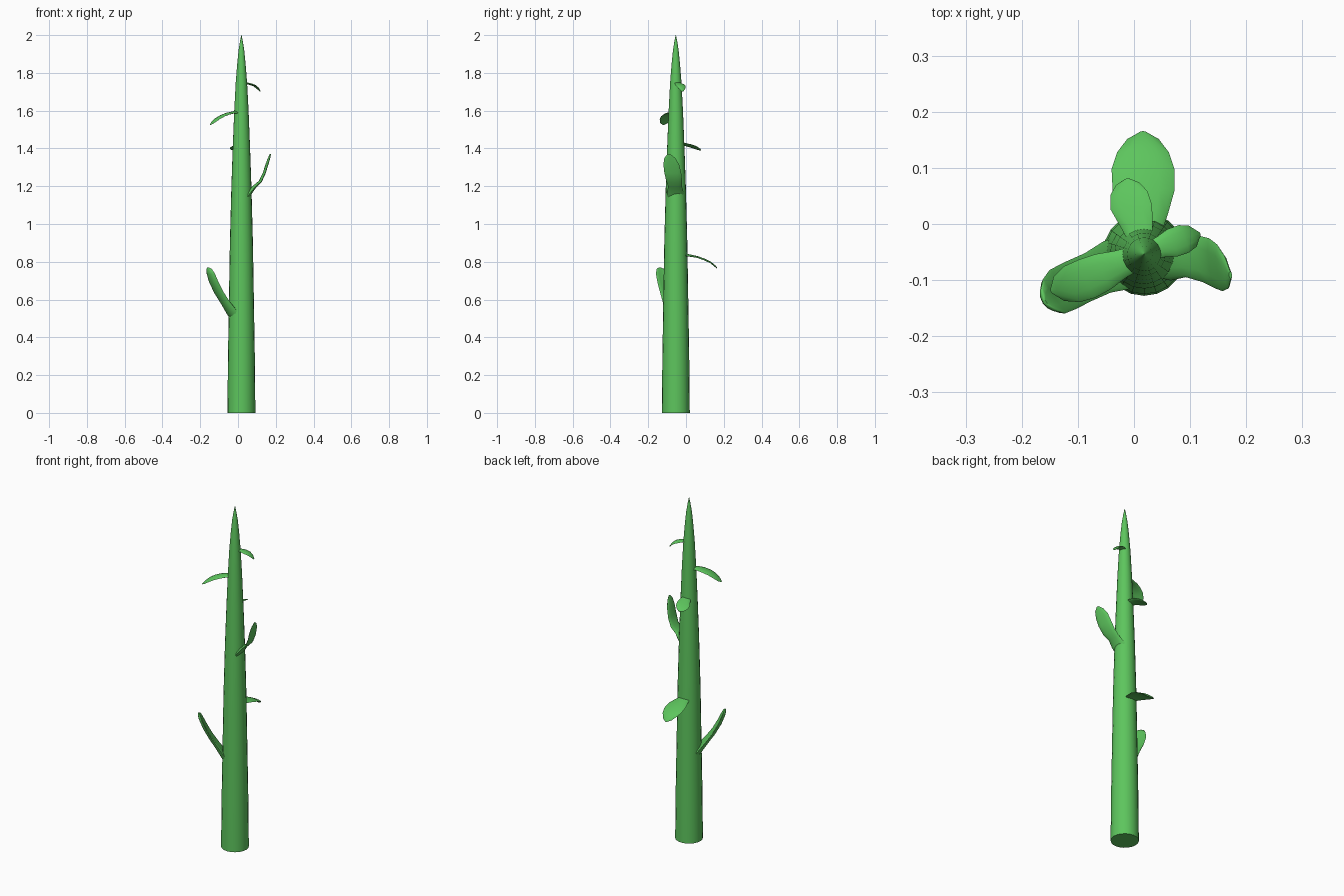
import bpy, bmesh, math
from mathutils import Vector

mat = bpy.data.materials.new("stalk_green")
mat.diffuse_color = (0.11, 0.56, 0.11, 1)
CX, CY = 0.018, -0.054


def loft(name, rings):
    """Skin a list of closed rings, capping both ends."""
    bm = bmesh.new()
    rows = [[bm.verts.new(p) for p in r] for r in rings]
    n = len(rows[0])
    for a, b in zip(rows, rows[1:]):
        for i in range(n):
            j = (i + 1) % n
            bm.faces.new((a[i], a[j], b[j], b[i]))
    bm.faces.new(rows[0])
    bm.faces.new(rows[-1])
    bmesh.ops.recalc_face_normals(bm, faces=bm.faces)
    me = bpy.data.meshes.new(name)
    bm.to_mesh(me)
    bm.free()
    me.materials.append(mat)
    ob = bpy.data.objects.new(name, me)
    bpy.context.collection.objects.link(ob)
    bpy.context.view_layer.objects.active = ob
    ob.select_set(True)
    bpy.ops.object.shade_smooth_by_angle(angle=math.radians(50))
    ob.select_set(False)
    return ob


def leaf(name, side, rows, cup=0.0):
    """Rows are (x, y, z, half width, half thickness) along the midrib."""
    side = Vector(side).normalized()
    pts = [Vector(r[:3]) for r in rows]
    rings = []
    for k, r in enumerate(rows):
        tan = (pts[min(k + 1, len(pts) - 1)] - pts[max(k - 1, 0)]).normalized()
        up = tan.cross(side).normalized()
        if up.z < 0:
            up = -up
        ring = []
        for i in range(12):
            a = math.tau * i / 12
            c, s = math.cos(a), math.sin(a)
            ring.append(pts[k] + side * (r[3] * c) + up * (r[4] * s + cup * r[3] * c * c))
        rings.append(ring)
    return loft(name, rings)


# Tapering stem
stem = [(0, .074), (.3, .071), (.6, .066), (.9, .061), (1.2, .053), (1.4, .046),
        (1.6, .038), (1.75, .030), (1.85, .022), (1.92, .015), (1.97, .007), (2.0, .001)]
loft("stem", [[(CX + r * math.cos(math.tau * i / 20), CY + r * math.sin(math.tau * i / 20), z)
               for i in range(20)] for z, r in stem])

# Upright lower leaf with a clasping base
leaf("lower_left_leaf", (.55, -.83, 0), [
    (.005, -.065, .47, .048, .012), (-.035, -.078, .525, .05, .016), (-.072, -.092, .58, .042, .012),
    (-.108, -.108, .635, .042, .01), (-.135, -.122, .69, .042, .01), (-.150, -.134, .735, .036, .009),
    (-.157, -.138, .76, .024, .007), (-.159, -.140, .77, .006, .003)], .25)

# Drooping back leaf
leaf("lower_back_leaf", (1, 0, 0), [
    (.018, -.02, .838, .03, .010), (.018, .02, .833, .043, .006), (.017, .06, .826, .055, .004),
    (.016, .10, .812, .056, .004), (.016, .13, .797, .046, .004), (.016, .153, .778, .028, .004),
    (.016, .164, .766, .006, .002)], -.08)

# Upright right leaf with a clasping base
leaf("middle_right_leaf", (-.12, 1, 0), [
    (.03, -.054, 1.12, .04, .012), (.06, -.056, 1.165, .045, .013), (.088, -.058, 1.198, .037, .009),
    (.118, -.062, 1.225, .042, .007), (.139, -.070, 1.27, .045, .006), (.153, -.078, 1.315, .042, .006),
    (.165, -.086, 1.35, .029, .005), (.172, -.091, 1.371, .006, .003)])

# Small back leaf
leaf("upper_back_leaf", (1, .1, .2), [
    (.012, -.03, 1.425, .022, .008), (.004, 0, 1.420, .03, .005), (-.005, .03, 1.412, .038, .004),
    (-.009, .055, 1.403, .034, .004), (-.011, .072, 1.395, .021, .003), (-.012, .080, 1.39, .005, .002)])

# Arching left leaf
leaf("upper_left_leaf", (.4, -.9, 0), [
    (.005, -.06, 1.592, .022, .008), (-.025, -.072, 1.591, .026, .006), (-.055, -.085, 1.585, .034, .005),
    (-.085, -.098, 1.574, .037, .004), (-.112, -.108, 1.558, .035, .004), (-.135, -.116, 1.538, .024, .003),
    (-.147, -.120, 1.525, .005, .002)], -.1)

# Small leaf near the tip
leaf("top_right_leaf", (-.35, .93, 0), [
    (.025, -.05, 1.748, .015, .006), (.05, -.040, 1.745, .02, .004), (.07, -.033, 1.740, .026, .004),
    (.09, -.026, 1.733, .026, .003), (.106, -.021, 1.719, .02, .003), (.117, -.018, 1.702, .004, .002)], -.1)
